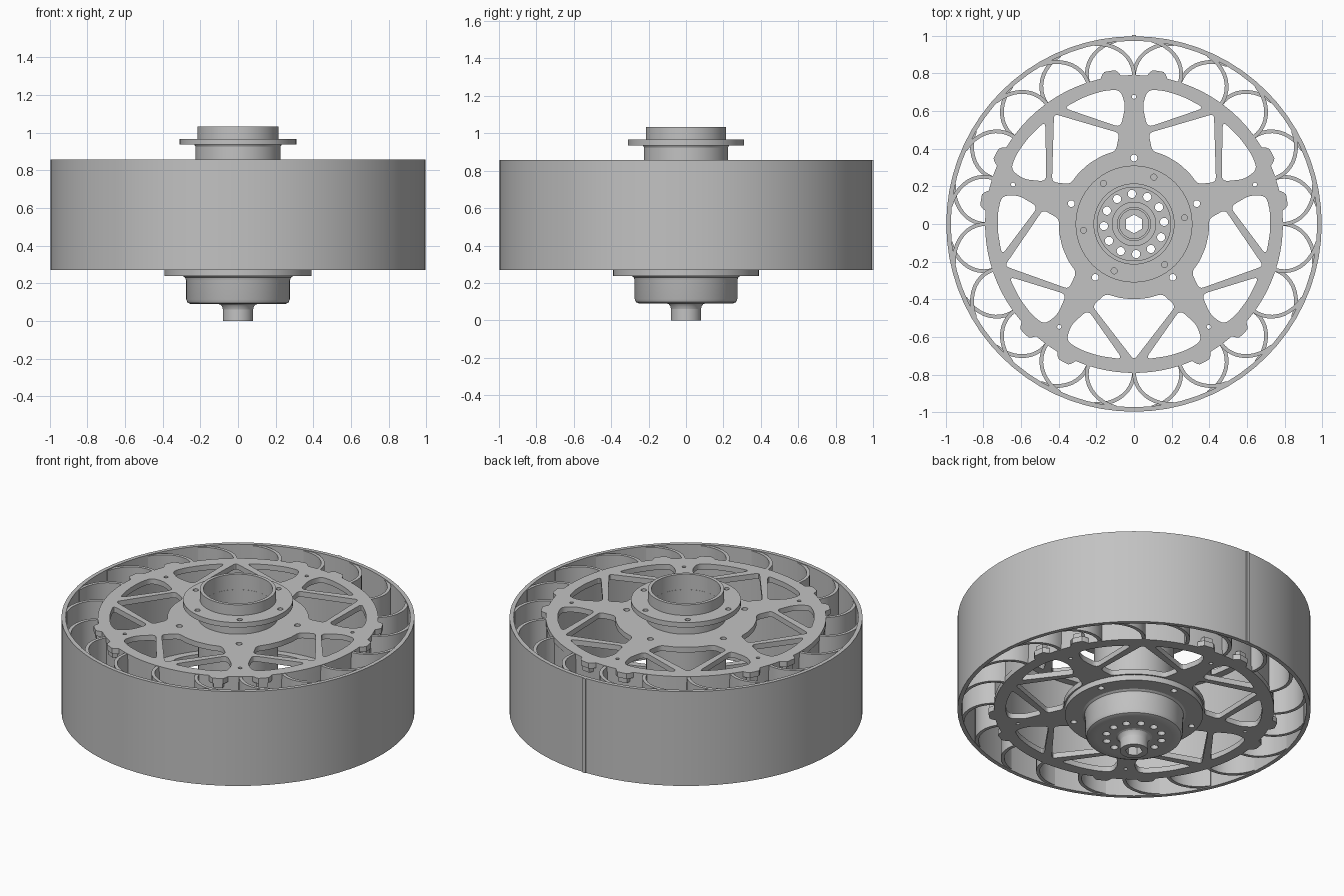
import bpy, bmesh
from math import sin, cos, radians, pi, hypot
from mathutils import Vector

cube = bpy.data.objects.get("Cube")
if cube:
    bpy.data.objects.remove(cube, do_unlink=True)

GREY = (0.54, 0.54, 0.54, 1)
grey = bpy.data.materials.new("light_grey")
grey.use_nodes = True
grey.diffuse_color = GREY
grey.node_tree.nodes["Principled BSDF"].inputs["Base Color"].default_value = GREY


def finish(name, bm):
    """Weld, orient and shade a bmesh as a named object."""
    bmesh.ops.remove_doubles(bm, verts=bm.verts, dist=0.0002)
    bmesh.ops.recalc_face_normals(bm, faces=bm.faces)
    mesh = bpy.data.meshes.new(name)
    bm.to_mesh(mesh)
    bm.free()
    mesh.materials.clear()
    mesh.materials.append(grey)
    obj = bpy.data.objects.new(name, mesh)
    bpy.context.scene.collection.objects.link(obj)
    bpy.ops.object.select_all(action='DESELECT')
    obj.select_set(True)
    bpy.context.view_layer.objects.active = obj
    bpy.ops.object.shade_smooth_by_angle(angle=radians(30))
    return obj


def lathe(name, profile, steps=64):
    """Spin a closed (radius, z) profile around the vertical axis."""
    bm = bmesh.new()
    rings = [[bm.verts.new((r * cos(2 * pi * i / steps), r * sin(2 * pi * i / steps), z))
              for r, z in profile] for i in range(steps)]
    n = len(profile)
    for i in range(steps):
        a, b = rings[i], rings[(i + 1) % steps]
        for j in range(n):
            k = (j + 1) % n
            bm.faces.new((a[j], b[j], b[k], a[k]))
    return finish(name, bm)


def plate(name, loops, z0, z1):
    """Extrude flat outlines; loops inside other loops become holes."""
    curve = bpy.data.curves.new(name + "_outline", 'CURVE')
    curve.dimensions = '2D'
    curve.fill_mode = 'BOTH'
    curve.extrude = (z1 - z0) / 2
    for loop in loops:
        spline = curve.splines.new('POLY')
        spline.points.add(len(loop) - 1)
        for p, co in zip(spline.points, loop):
            p.co = (co[0], co[1], 0, 1)
        spline.use_cyclic_u = True
    temp = bpy.data.objects.new(name + "_outline", curve)
    bpy.context.scene.collection.objects.link(temp)
    graph = bpy.context.evaluated_depsgraph_get()
    mesh = bpy.data.meshes.new_from_object(temp.evaluated_get(graph))
    bm = bmesh.new()
    bm.from_mesh(mesh)
    bmesh.ops.translate(bm, verts=bm.verts, vec=(0, 0, (z0 + z1) / 2))
    bpy.data.objects.remove(temp, do_unlink=True)
    bpy.data.curves.remove(curve)
    bpy.data.meshes.remove(mesh)
    return finish(name, bm)


def polar(r, deg):
    return (r * cos(radians(deg)), r * sin(radians(deg)))


def circle(r, steps=64, centre=(0, 0)):
    return [(centre[0] + r * cos(2 * pi * i / steps),
             centre[1] + r * sin(2 * pi * i / steps)) for i in range(steps)]


def hole_ring(count, radius, size, start):
    return [circle(size, 14, polar(radius, start + 360 * i / count)) for i in range(count)]


def rounded(points, fillet):
    """Round every corner of a polygon."""
    pts = [Vector(p) for p in points]
    out = []
    for i, p in enumerate(pts):
        a, b = pts[i - 1] - p, pts[(i + 1) % len(pts)] - p
        start = p + a.normalized() * min(fillet, a.length * 0.45)
        end = p + b.normalized() * min(fillet, b.length * 0.45)
        for k in range(5):
            t = k / 4
            out.append(start * (1 - t) ** 2 + p * 2 * t * (1 - t) + end * t * t)
    return out


def turned(points, deg):
    c, s = cos(radians(deg)), sin(radians(deg))
    return [(x * c - y * s, x * s + y * c) for x, y in points]


def mirrored(points):
    return [(x, -y) for x, y in reversed(points)]


# Outer rim with its joining seam
lathe("outer_rim", [(0.972, 0.27), (0.996, 0.27), (0.996, 0.857), (0.972, 0.857)], 72)
bm = bmesh.new()
bmesh.ops.create_cube(bm, size=1)
bmesh.ops.scale(bm, verts=bm.verts, vec=(0.02, 0.018, 0.587))
bmesh.ops.translate(bm, verts=bm.verts, vec=(0, 0.993, 0.5635))
finish("rim_seam", bm)

# Inner band carrying the flexible blades
lathe("inner_band", [(0.765, 0.29), (0.787, 0.29), (0.787, 0.84), (0.765, 0.84)], 72)


def blade(base, hand):
    """Curved strip leaving the band radially and sweeping into the rim."""
    mid = []
    for i in range(11):
        t = radians(77 * i / 10)
        mid.append(Vector(polar(0.783 + 0.2 * sin(t), base + hand * 16 * (1 - cos(t)))))
    left, right = [], []
    for i, p in enumerate(mid):
        d = (mid[min(i + 1, 10)] - mid[max(i - 1, 0)]).normalized() * 0.01
        side = Vector((-d.y, d.x))
        left.append(p + side)
        right.append(p - side)
    return left + right[::-1]


# Two layers of blades with opposite sweep
for name, hand, z0, z1 in (("lower_blades", -1, 0.275, 0.5635),
                           ("upper_blades", 1, 0.5635, 0.852)):
    plate(name, [blade(18 * i, hand) for i in range(20)], z0, z1)

# Spoked side plates: ring with paired tabs, five spokes and V struts
outline = []
for i in range(360):
    off = abs(abs((i - 90 + 36) % 72 - 36) - 9)
    outline.append(polar(0.822 if off <= 2 else 0.81 if off <= 3 else 0.79, i))
centre_half = [(0.722, 0), (0.436, 0.221), (0.37, 0.15), (0.392, 0.08)]
centre_window = rounded(centre_half + [(0.4, 0)] + mirrored(centre_half[1:]), 0.025)
side_window = rounded([(0.456, 0.244), (0.536, 0.334), (0.62, 0.36),
                       (0.667, 0.285), (0.70, 0.185), (0.718, 0.06)], 0.035)
windows = []
for k in range(5):
    for shape in (centre_window, side_window, mirrored(side_window)):
        windows.append(turned(shape, 54 + 72 * k))
bolts = hole_ring(5, 0.35, 0.018, 18) + hole_ring(5, 0.675, 0.011, 18)
for name, z0, z1 in (("lower_spoke_plate", 0.272, 0.305), ("upper_spoke_plate", 0.822, 0.855)):
    plate(name, [outline, circle(0.215)] + windows + bolts, z0, z1)

# Lugs behind the plate tabs
lugs = []
for k in range(5):
    for side in (-9, 9):
        a = 18 + 72 * k + side
        lugs.append([polar(0.775, a - 2.5), polar(0.815, a - 1.8),
                     polar(0.815, a + 1.8), polar(0.775, a + 2.5)])
plate("lower_lugs", lugs, 0.3, 0.335)
plate("upper_lugs", lugs, 0.792, 0.826)

# Central tube, bolt flange and top collar
lathe("hub_tube", [(0.195, 0.24), (0.225, 0.24), (0.225, 0.925), (0.232, 0.937), (0.195, 0.937)])
plate("hub_flange", [circle(0.31), circle(0.196)] + hole_ring(6, 0.27, 0.016, 7), 0.936, 0.967)
lathe("hub_collar", [(0.195, 0.96), (0.215, 0.96), (0.215, 1.033), (0.195, 1.033)])

# Lower flange and rounded bearing cup
plate("cup_flange", [circle(0.39), circle(0.21)] + hole_ring(5, 0.35, 0.018, 18), 0.238, 0.273)
lathe("bearing_cup", [(0.215, 0.09), (0.25, 0.09), (0.267, 0.097), (0.275, 0.115),
                      (0.275, 0.215), (0.28, 0.23), (0.295, 0.24), (0.23, 0.245),
                      (0.23, 0.12), (0.215, 0.12)])
hexagon = circle(0.05, 6)
hexagon = turned(hexagon, 30)
plate("cup_floor", [circle(0.22), hexagon] + hole_ring(12, 0.16, 0.022, 4), 0.09, 0.12)

# Drive shaft with hexagonal bore
plate("drive_shaft", [circle(0.08, 48), hexagon], 0, 0.2)
lathe("shaft_fillet", [(0.075, 0.06), (0.08, 0.06), (0.084, 0.076), (0.092, 0.086),
                       (0.105, 0.091), (0.075, 0.091)])
lathe("bearing_ring", [(0.078, 0.115), (0.118, 0.115), (0.118, 0.135), (0.09, 0.135),
                       (0.09, 0.19), (0.078, 0.19)])
